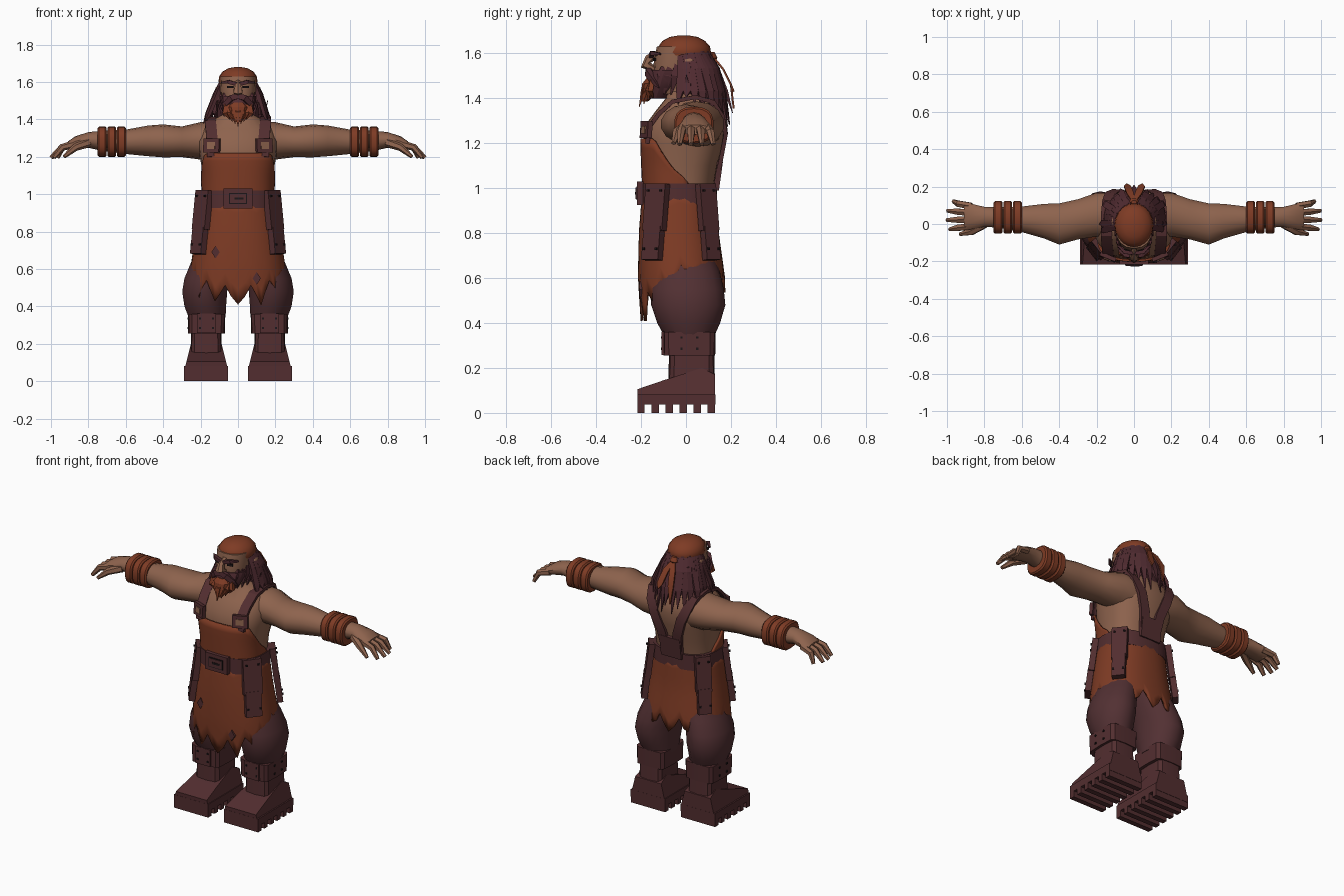
import bpy, bmesh, random
from math import sin, cos, pi, radians, copysign, sqrt
from mathutils import Vector, Matrix, Euler

random.seed(4)
if "Cube" in bpy.data.objects:
    bpy.data.objects.remove(bpy.data.objects["Cube"], do_unlink=True)


def material(name, r, g, b):
    m = bpy.data.materials.new(name)
    m.use_nodes = True
    m.diffuse_color = (r, g, b, 1)
    m.node_tree.nodes["Principled BSDF"].inputs["Base Color"].default_value = (r, g, b, 1)
    return m


SKIN = material("skin", .27, .125, .075)
RUST = material("rust_cloth", .21, .044, .018)
LEATHER = material("dark_leather", .085, .027, .029)
HAIR = material("dark_hair", .08, .024, .03)
TROUSER = material("trouser_cloth", .085, .03, .033)
BLACK = material("near_black", .012, .008, .009)


def finish(name, bm, mat, angle=40, pair=False, solid=0):
    """Turn a bmesh into one object, or into a left and right pair."""
    bmesh.ops.recalc_face_normals(bm, faces=bm.faces)
    for prefix in (("left_", "right_") if pair else ("",)):
        part = bm.copy()
        if prefix == "right_":
            bmesh.ops.scale(part, vec=(-1, 1, 1), verts=part.verts)
            bmesh.ops.reverse_faces(part, faces=part.faces)
        me = bpy.data.meshes.new(prefix + name)
        part.to_mesh(me)
        part.free()
        me.materials.append(mat)
        if angle:
            me.shade_smooth()
            me.set_sharp_from_angle(angle=radians(angle))
        ob = bpy.data.objects.new(prefix + name, me)
        bpy.context.collection.objects.link(ob)
        if solid:
            mod = ob.modifiers.new("Thickness", 'SOLIDIFY')
            mod.thickness, mod.offset = solid, 0
    bm.free()


def skin_rings(bm, rings, closed=True, caps=True):
    rows = [[bm.verts.new(p) for p in ring] for ring in rings]
    n = len(rows[0])
    for a, b in zip(rows, rows[1:]):
        for i in range(n if closed else n - 1):
            j = (i + 1) % n
            bm.faces.new((a[i], a[j], b[j], b[i]))
    if caps:
        bm.faces.new(rows[0])
        bm.faces.new(rows[-1])


def oval(sec, t, p):
    """Point on a rounded section; angle zero looks to the front."""
    _, cu, cv, ru, rv = sec
    s, c = sin(t), -cos(t)
    return (cu + ru * copysign(abs(s) ** (2 / p), s), cv + rv * copysign(abs(c) ** (2 / p), c))


def stack(name, secs, mat, n=16, p=2, axis='z', **kw):
    """Solid lofted through oval sections (position, centre, centre, radius, radius)."""
    bm, rings = bmesh.new(), []
    for sec in secs:
        uv = [oval(sec, 2 * pi * i / n, p) for i in range(n)]
        rings.append([(u, v, sec[0]) if axis == 'z' else (sec[0], u, v) for u, v in uv])
    skin_rings(bm, rings)
    finish(name, bm, mat, **kw)


def section_at(secs, z):
    z = min(max(z, secs[0][0]), secs[-1][0])
    for a, b in zip(secs, secs[1:]):
        if z <= b[0]:
            f = (z - a[0]) / (b[0] - a[0])
            return [u + (v - u) * f for u, v in zip(a, b)]


def shell(name, secs, angles, top, bottom, mat, rows=7, p=2.5, closed=False):
    """Cloth sheet that follows the sections, with free top and bottom edges."""
    bm, rings = bmesh.new(), []
    for r in range(rows):
        ring = []
        for k, t in enumerate(angles):
            z = top(t) + (bottom(k, t) - top(t)) * r / (rows - 1)
            ring.append((*oval(section_at(secs, z), t, p), z))
        rings.append(ring)
    skin_rings(bm, rings, closed, caps=False)
    finish(name, bm, mat, solid=.012)


def sweep(name, path, widths, thick, mat, side=(1, 0, 0), n=4, phase=.5, **kw):
    """Tapered tube or flat strap along a path; widths and thick are half sizes."""
    bm, rings = bmesh.new(), []
    path = [Vector(q) for q in path]
    for i, q in enumerate(path):
        tan = (path[min(i + 1, len(path) - 1)] - path[max(i - 1, 0)]).normalized()
        s = Vector(side)
        s = (s - tan * s.dot(tan)).normalized()
        nrm = tan.cross(s)
        w = widths[i]
        h = thick if not isinstance(thick, (list, tuple)) else thick[i]
        ring = [2 * pi * (k + phase) / n for k in range(n)]
        rings.append([q + s * w * cos(t) + nrm * h * sin(t) for t in ring])
    skin_rings(bm, rings)
    finish(name, bm, mat, **kw)


def box(name, loc, size, mat, rot=(0, 0, 0), **kw):
    bm = bmesh.new()
    m = Matrix.Translation(loc) @ Euler([radians(a) for a in rot]).to_matrix().to_4x4()
    bmesh.ops.create_cube(bm, size=1, matrix=m @ Matrix.Diagonal((*size, 1)))
    finish(name, bm, mat, angle=0, **kw)


# Torso and neck
torso = [(.98, 0, -.03, .18, .15), (1.1, 0, -.023, .185, .163), (1.2, 0, -.01, .205, .18),
         (1.28, 0, 0, .215, .182), (1.35, 0, .02, .19, .15), (1.4, 0, .02, .13, .11),
         (1.43, 0, -.01, .075, .075), (1.5, 0, -.02, .07, .07)]
stack("torso", torso, SKIN, n=24, p=2.5)


def chest(x, z, side):
    _, _, cy, rx, ry = section_at(torso, z)
    return cy + side * ry * (1 - min(1, abs(x / rx)) ** 2.5) ** .4


# Arms, hands and wrist bands
arm = [(.1, .04, 1.28, .13, .11), (.2, .05, 1.285, .12, .1), (.3, .025, 1.28, .11, .082),
       (.4, 0, 1.285, .113, .088), (.48, .015, 1.285, .095, .082), (.6, .025, 1.28, .07, .065),
       (.73, .035, 1.285, .055, .053), (.8, .038, 1.29, .055, .042), (.87, .04, 1.275, .07, .034),
       (.91, .04, 1.26, .072, .022)]
stack("arm", arm, SKIN, n=14, axis='x', pair=True)
for i, x in enumerate((.6, .651, .702)):
    ring = [(x + dx, .035, 1.28, .088 - d, .082 - d)
            for dx, d in ((0, .03), (0, .008), (.008, 0), (.04, 0), (.048, .008), (.048, .03))]
    stack(f"wrist_band_{i + 1}", ring, RUST, n=18, p=2.6, axis='x', pair=True, angle=30)
for i, reach in enumerate((.985, 1, .997, .965)):
    y = -.012 + .036 * i
    tip = y + (i - 1.2) * .014
    sweep(f"finger_{i + 1}", [(.87, y, 1.268), (.94, (y + tip) / 2, 1.25), (reach, tip, 1.195)],
          (.02, .019, .011), (.022, .019, .011), SKIN, side=(0, 1, 0), n=6, pair=True)
sweep("thumb", [(.8, 0, 1.275), (.87, -.04, 1.25), (.93, -.055, 1.2)], (.025, .022, .01),
      (.025, .02, .01), SKIN, side=(0, 1, 0), n=6, pair=True)

# Trousers
leg = [(.34, .165, .015, .1, .11), (.4, .175, .012, .113, .14), (.48, .178, .01, .122, .165),
       (.55, .168, .005, .12, .163), (.63, .14, 0, .115, .15), (.75, .1, -.02, .1, .13),
       (.9, .08, -.03, .08, .11)]
stack("trouser_leg", leg, TROUSER, n=18, pair=True)

# Apron skirt with a torn hem, bib and patches
skirt = [(.4, 0, -.012, .255, .183), (.6, 0, -.02, .25, .188), (.8, 0, -.032, .218, .172),
         (1.0, 0, -.03, .188, .158)]
COLS = 56
tear = [random.uniform(-.02, .03) for _ in range(COLS)]


def hem(k, t):
    c = cos(t)
    tip = .56 - (.15 * c if c > 0 else -.03 * c)
    notch = abs((k + 2) % 4 - 2) / 2
    return tip + .1 * notch + (tear[k] if k else 0) * (1 - notch)


shell("apron_skirt", skirt, [2 * pi * k / COLS for k in range(COLS)], lambda t: .98, hem,
      RUST, rows=8, p=2.3, closed=True)
bib = [(z, cx, cy, rx + .008, ry + .008) for z, cx, cy, rx, ry in torso]
shell("apron_bib", bib, [radians(a) for a in range(-100, 101, 8)],
      lambda t: 1.22 - .2 * max(0, abs(t) - .85) / .9, lambda k, t: .97, RUST)
for i, (x, z) in enumerate(((-.12, .69), (.1, .55))):
    y = -.02 - .187 * (1 - abs(x / .24) ** 2.3) ** .43
    sweep(f"apron_patch_{i + 1}", [(x, y - .012, z), (x, y + .004, z)], (.022,) * 2, .034,
          LEATHER, phase=0, angle=0)

# Belt, buckle and back plate
stack("belt", [(z, 0, -.03, .2 + z * .002, .168) for z in (.925, 1.02)], LEATHER, n=28, p=2.5)
box("belt_buckle", (0, -.202, .977), (.155, .03, .105), LEATHER)
box("buckle_recess", (0, -.218, .977), (.095, .006, .06), BLACK)
box("buckle_plate", (0, -.22, .977), (.085, .008, .05), LEATHER)
box("buckle_slot", (.005, -.225, .977), (.05, .004, .012), BLACK)
box("back_plate", (0, .143, 1.055), (.14, .025, .13), LEATHER, rot=(-8, 0, 0))

# Hanging pouches around the belt
for where, x, y, turn, wide in (("front", .19, -.133, -38, .11), ("back", .185, .095, 38, .09)):
    out = Vector((cos(radians(turn)), sin(radians(turn)), 0))
    spot = Vector((x, y, 0))
    box(f"{where}_pouch_flap", spot + Vector((0, 0, .915)), (.035, wide, .21), LEATHER,
        rot=(0, -7, turn), pair=True)
    box(f"{where}_pouch", spot + out * .022 + Vector((0, 0, .755)), (.035, wide * .85, .15),
        LEATHER, rot=(0, -7, turn), pair=True)
    across = Vector((-out.y, out.x, 0)) * wide * .32
    for i, (s, z) in enumerate(((-1, .99), (1, .99), (-1, .73), (1, .73))):
        push = .012 if z > .9 else .044
        box(f"{where}_pouch_rivet_{i + 1}", spot + out * push + across * s + Vector((0, 0, z)),
            (.01, .01, .01), BLACK, rot=(0, 0, turn), pair=True)

# Suspenders with buckles
front = [(x, chest(x, z, -1) - .01, z) for x, z in ((.135, 1.2), (.138, 1.27), (.142, 1.33))]
back = [(x, chest(x, z, 1) + .008, z)
        for x, z in ((.125, 1.33), (.09, 1.25), (.055, 1.15), (.04, 1.03))]
strap = front + [(.148, -.06, 1.385), (.148, .04, 1.405), (.14, .12, 1.385)] + back
sweep("suspender", strap, [.042] * len(strap), .013, LEATHER, pair=True, angle=30)
y = chest(.14, 1.26, -1) - .022
box("suspender_buckle", (.14, y, 1.26), (.09, .022, .075), LEATHER, rot=(-4, 0, 22), pair=True)
box("buckle_inset", (.144, y - .013, 1.26), (.045, .006, .035), SKIN, rot=(-4, 0, 22), pair=True)

# Boots
stack("boot_shaft", [(.1, .17, .025, .085, .105), (.28, .17, .025, .08, .1)], LEATHER, n=12,
      p=5, pair=True, angle=30)
stack("boot_cuff", [(.255, .168, .015, .098, .115), (.36, .168, .015, .1, .117)], LEATHER, n=12,
      p=6, pair=True, angle=30)
box("cuff_strap", (.168, -.102, .31), (.1, .012, .105), LEATHER, pair=True)
for i, (dx, z) in enumerate(((-.035, .285), (.035, .285), (-.035, .335), (.035, .335))):
    box(f"cuff_rivet_{i + 1}", (.168 + dx, -.109, z), (.01, .006, .01), BLACK, pair=True)
    box(f"cuff_side_rivet_{i + 1}", (.268, .015 + dx, z), (.006, .01, .01), BLACK, pair=True)
foot = [(-.215, .07), (-.217, .105), (-.1, .145), (.07, .2), (.13, .17), (.13, .07)]
bm = bmesh.new()
skin_rings(bm, [[(.17 + s * (.112 - .25 * (z - .08)), y, z) for y, z in foot] for s in (-1, 1)])
finish("boot_foot", bm, LEATHER, angle=0, pair=True)
box("boot_sole", (.172, -.043, .06), (.236, .347, .045), LEATHER, pair=True)
for k in range(6):
    box(f"sole_cleat_{k + 1}", (.172, -.2 + .0625 * k, .022), (.236, .0325, .044), LEATHER, pair=True)

# Head, nose, ears, eyes and brows
stack("head", [(1.42, 0, -.05, .06, .07), (1.48, 0, -.045, .085, .095),
               (1.55, 0, -.035, .095, .11), (1.63, 0, -.02, .098, .11)], SKIN, n=16, p=2.3)
sweep("nose", [(0, -.13, 1.6), (0, -.165, 1.575), (0, -.18, 1.548), (0, -.14, 1.53)],
      (.014, .018, .028, .022), (.014, .02, .024, .012), SKIN, n=6)
stack("ear", [(1.48, .1, .01, .01, .012), (1.53, .108, .012, .014, .026),
              (1.57, .108, .015, .012, .026), (1.585, .1, .015, .006, .012)], SKIN, n=8, pair=True)
box("eye", (.042, -.14, 1.573), (.034, .008, .013), BLACK, rot=(0, 0, 12), pair=True)
sweep("eyebrow", [(.008, -.155, 1.588), (.05, -.15, 1.6), (.085, -.115, 1.597)],
      (.014, .014, .006), (.014, .014, .006), HAIR, side=(0, 1, 0), pair=True)

# Cap with knot and tails
stack("cap", [(1.59, 0, -.008, .1, .115), (1.605, 0, -.008, .104, .119), (1.63, 0, -.008, .1, .115),
              (1.655, 0, -.01, .083, .095), (1.673, 0, -.01, .052, .062), (1.68, 0, -.01, .015, .02)],
      RUST, n=20)
stack("cap_knot", [(1.56, 0, .115, .015, .012), (1.58, 0, .12, .026, .02),
                   (1.605, 0, .115, .015, .012)], RUST, n=8)
for i, x in enumerate((-.035, .04)):
    sweep(f"cap_tail_{i + 1}", [(0, .12, 1.585), (x * .6, .165, 1.53), (x, .2, 1.46), (x * 1.1, .212, 1.39 + x)],
          (.012, .026, .026, .004), .006, RUST)

# Beard and moustache
stack("beard", [(1.4, 0, -.125, .045, .04), (1.45, 0, -.1, .08, .075), (1.5, 0, -.085, .097, .082),
                (1.525, 0, -.075, .1, .08)], HAIR, n=14, angle=25)
stack("beard_tip", [(1.385, 0, -.185, .02, .015), (1.42, 0, -.165, .045, .036),
                    (1.465, 0, -.14, .062, .055), (1.49, 0, -.13, .04, .045)], RUST, n=10, angle=25)
for i in range(7):
    x = (i - 3) * .021
    sweep(f"beard_tuft_{i + 1}", [(x, -.15, 1.48), (x * 1.1, -.19 + abs(x) * .5, 1.435),
                                  (x * .7, -.208 + abs(x), 1.362 + abs(x) * .6)],
          (.014, .02, .002), (.014, .016, .002), RUST, angle=0)
sweep("moustache", [(0, -.168, 1.525), (.035, -.168, 1.515), (.07, -.145, 1.475), (.085, -.12, 1.445)],
      (.02, .022, .018, .002), (.016, .018, .014, .002), HAIR, side=(0, 0, 1), angle=0, pair=True)
for i in range(4):
    y = -.015 - .032 * i
    sweep(f"sideburn_{i + 1}", [(.09 - i * .006, y + .01, 1.575 - i * .012), (.1 - i * .008, y, 1.5),
                                (.085 - i * .012, y - .02, 1.415)],
          (.014, .026, .003), (.01, .016, .003), HAIR, side=(0, 1, 0), angle=0, pair=True)

# Long hair: a solid core under two layers of pointed locks
stack("hair_core", [(1.37, 0, .075, .115, .075), (1.45, 0, .055, .112, .085),
                    (1.54, 0, .03, .104, .09), (1.61, 0, .012, .098, .098)], HAIR, n=14, angle=25)
for layer, count, spread, drop in (("inner", 14, 100, 1.38), ("outer", 19, 112, 1.3)):
    for i in range(count):
        f = 2 * i / (count - 1) - 1
        a = radians(spread * f)
        s, c = sin(a), cos(a)
        low = drop + .09 * f * f + random.uniform(-.035, .035)
        out = random.uniform(.92, 1.08) * (1 if layer == "outer" else .87)
        sweep(f"{layer}_hair_lock_{i + 1}",
              [(.095 * s, .01 + .095 * c, 1.6), (.125 * s, .025 + .115 * c, 1.53),
               (.158 * s * out, .03 + .15 * c * out, 1.43), (.178 * s * out, .03 + .18 * c * out, low)],
              (.014, .026, .024, .002), (.008, .014, .013, .002), HAIR, side=(c, -s, 0), angle=0)
